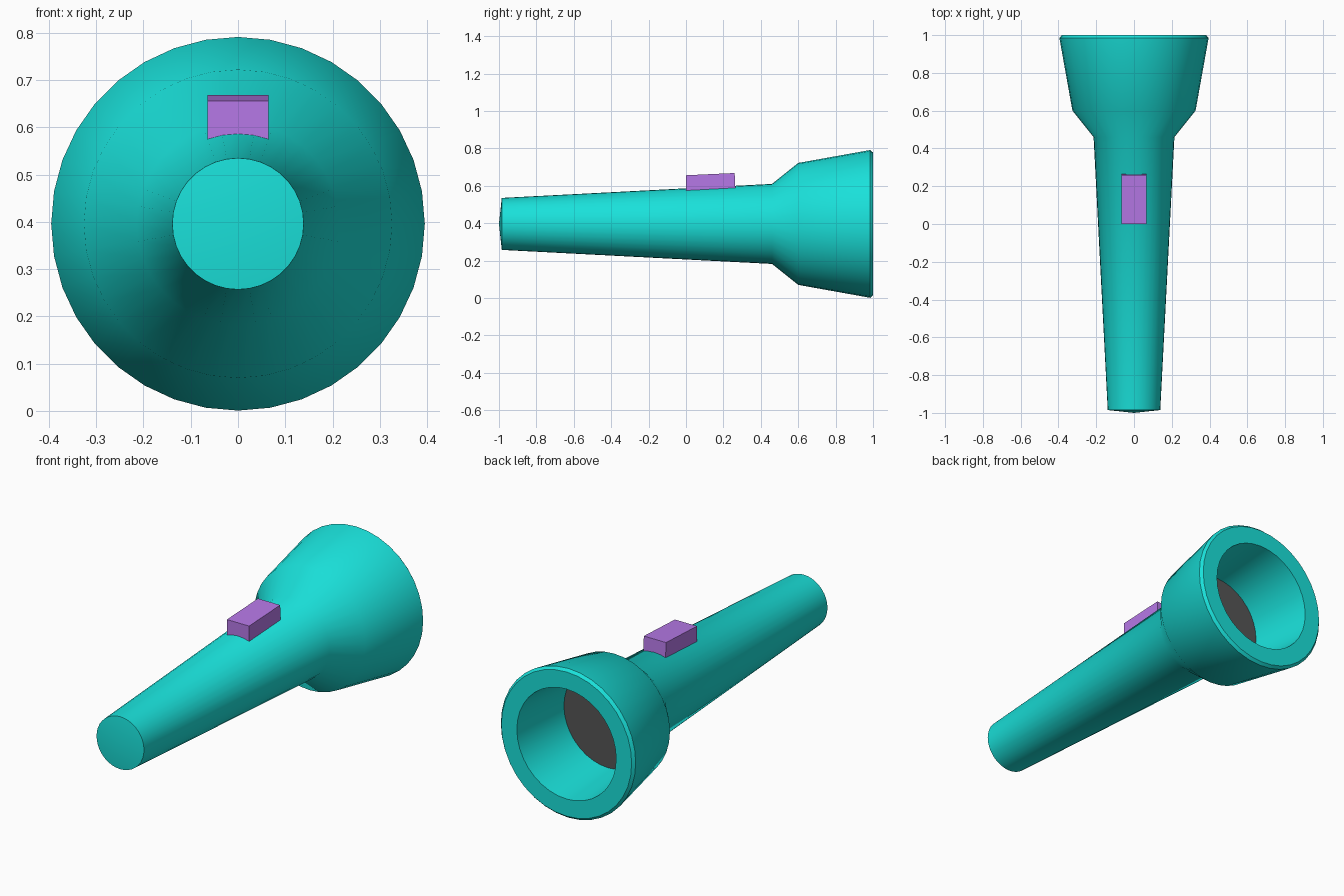
import bpy, bmesh
from math import sin, cos, tau, radians

if "Cube" in bpy.data.objects:
    bpy.data.objects.remove(bpy.data.objects["Cube"])

SIDES = 36
AXIS_Z = 0.396


def material(name, rgb):
    m = bpy.data.materials.new(name)
    m.diffuse_color = (*rgb, 1)
    m.use_nodes = True
    m.node_tree.nodes["Principled BSDF"].inputs["Base Color"].default_value = m.diffuse_color
    return m


def finish(name, bm, mat, smooth=False):
    bmesh.ops.recalc_face_normals(bm, faces=bm.faces)
    mesh = bpy.data.meshes.new(name)
    bm.to_mesh(mesh)
    bm.free()
    mesh.materials.append(mat)
    obj = bpy.data.objects.new(name, mesh)
    bpy.context.collection.objects.link(obj)
    if smooth:
        bpy.ops.object.select_all(action='DESELECT')
        obj.select_set(True)
        bpy.context.view_layer.objects.active = obj
        bpy.ops.object.shade_smooth_by_angle(angle=radians(42))
    return obj


def lathe(bm, profile):
    """Revolve (y, radius) points about the torch axis; return the rings."""
    rings = []
    for y, r in profile:
        rings.append([bm.verts.new((r * sin(tau * i / SIDES), y,
                                    AXIS_Z + r * cos(tau * i / SIDES)))
                      for i in range(SIDES)])
    for a, b in zip(rings, rings[1:]):
        for i in range(SIDES):
            j = (i + 1) % SIDES
            bm.faces.new((a[i], a[j], b[j], b[i]))
    return rings


teal = material("teal", (0.01, 0.75, 0.70))
purple = material("purple", (0.47, 0.19, 0.80))
dark = material("dark_grey", (0.09, 0.09, 0.09))

# Body: tapered handle, flared head, rim and hollow reflector
bm = bmesh.new()
rings = lathe(bm, [(-0.985, 0.139), (0.46, 0.214), (0.60, 0.326),
                   (0.985, 0.395), (1.0, 0.382), (1.0, 0.291), (0.65, 0.26)])
tip = bm.verts.new((0, -1.0, AXIS_Z))
for i in range(SIDES):
    bm.faces.new((rings[0][i], rings[0][(i + 1) % SIDES], tip))
finish("body", bm, teal, smooth=True)

# Lamp disc at the bottom of the reflector
bm = bmesh.new()
bm.faces.new(lathe(bm, [(0.65, 0.26)])[0])
disc = finish("lamp_disc", bm, dark)
if disc.data.polygons[0].normal.y < 0:
    disc.data.flip_normals()

# Switch: slightly tilted block sunk into the handle
bm = bmesh.new()
bmesh.ops.create_cube(bm, size=1)
for v in bm.verts:
    back, top = v.co.y > 0, v.co.z > 0
    v.co.x *= 0.13
    v.co.y = (0.26 if top else 0.265) if back else 0.0
    v.co.z = (0.668 if back else 0.656) if top else 0.56
finish("switch", bm, purple)
